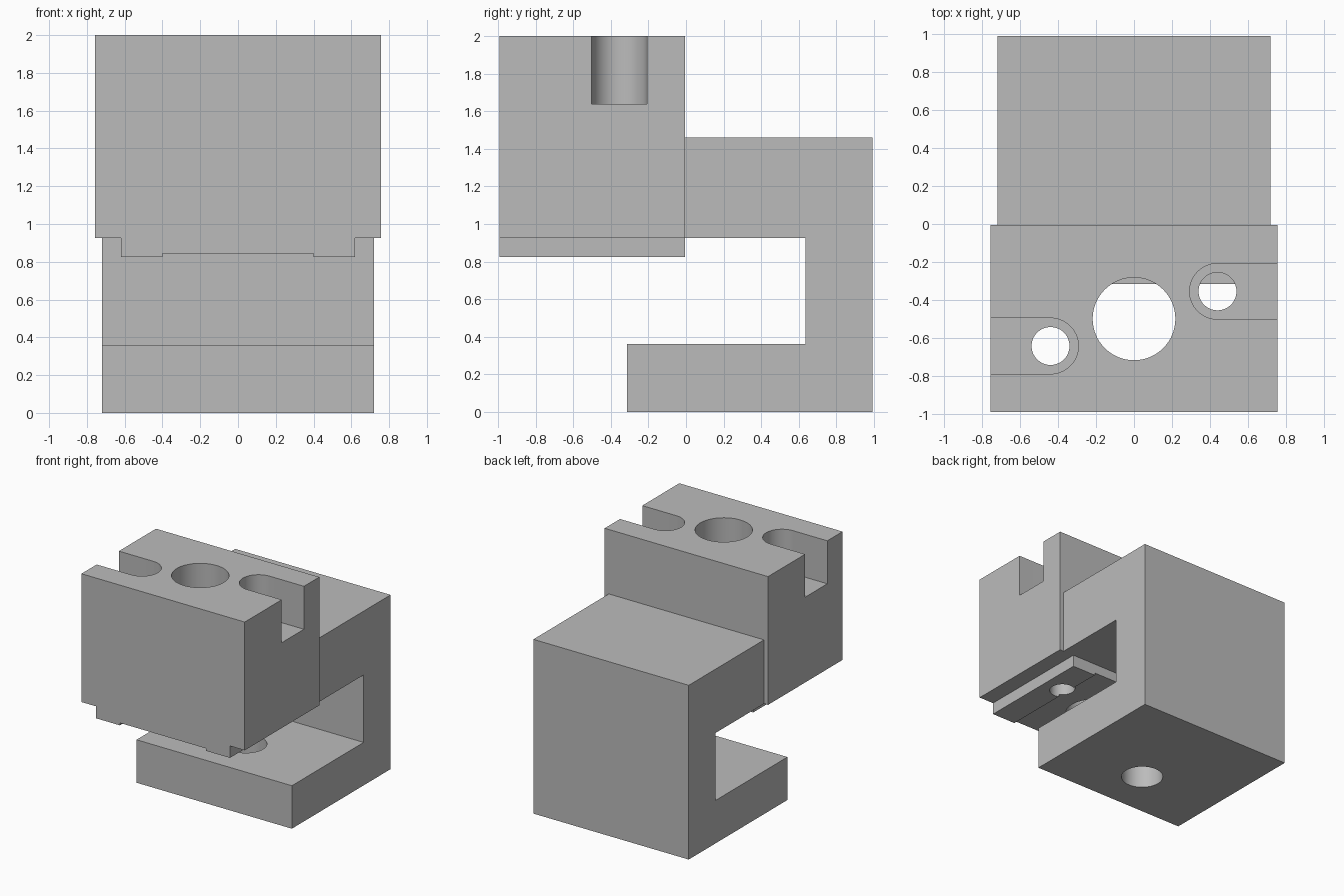
import bpy
import bmesh
import math

if "Cube" in bpy.data.objects:
    bpy.data.objects.remove(bpy.data.objects["Cube"])

grey = bpy.data.materials.new("plain grey")
grey.diffuse_color = (0.5, 0.5, 0.5, 1)
grey.use_nodes = True
grey.node_tree.nodes["Principled BSDF"].inputs["Base Color"].default_value = grey.diffuse_color


def extrude(name, points, vec):
    """Solid made by sweeping a closed 3D outline along vec."""
    bm = bmesh.new()
    face = bm.faces.new([bm.verts.new(p) for p in points])
    new = bmesh.ops.extrude_face_region(bm, geom=[face])["geom"]
    bmesh.ops.translate(bm, vec=vec, verts=[g for g in new if isinstance(g, bmesh.types.BMVert)])
    bmesh.ops.recalc_face_normals(bm, faces=bm.faces)
    mesh = bpy.data.meshes.new(name)
    bm.to_mesh(mesh)
    bm.free()
    mesh.materials.append(grey)
    obj = bpy.data.objects.new(name, mesh)
    bpy.context.collection.objects.link(obj)
    return obj


def arc(x, y, z, r, start, end, n):
    return [(x + r * math.cos(a), y + r * math.sin(a), z)
            for a in (start + (end - start) * i / n for i in range(n + 1))]


def hole(x, y, r, z0, z1):
    return extrude("hole_cutter", arc(x, y, z0, r, 0, math.tau, 64)[:-1], (0, 0, z1 - z0))


def slot(side, x, y, r, floor):
    """Open-ended slot running out through one side of the block."""
    pts = arc(x, y, floor, r, math.pi / 2, math.pi * 1.5, 32)
    pts += [(1, y - r, floor), (1, y + r, floor)]
    return extrude("slot_cutter", [(side * px, py, pz) for px, py, pz in pts], (0, 0, 1))


def finish(obj, cutters):
    bpy.context.view_layer.objects.active = obj
    obj.select_set(True)
    for c in cutters:
        mod = obj.modifiers.new("cut", 'BOOLEAN')
        mod.operation, mod.solver, mod.object = 'DIFFERENCE', 'EXACT', c
        bpy.ops.object.modifier_apply(modifier=mod.name)
        bpy.data.objects.remove(c)
    bpy.ops.object.shade_smooth_by_angle(angle=math.radians(30))
    obj.select_set(False)


MID, END = -0.005, 0.992

# Upper block with stepped rails under it
half = [(0.4, 0.845), (0.4, 0.825), (0.62, 0.825), (0.62, 0.925), (0.757, 0.925), (0.757, 2.0)]
outline = half + [(-x, z) for x, z in reversed(half)]
block = extrude("upper_block", [(x, -END, z) for x, z in outline], (0, END + MID, 0))
finish(block, [
    hole(0, -0.5, 0.218, 0.5, 2.5),
    slot(1, 0.44, -0.355, 0.147, 1.64),
    slot(-1, 0.44, -0.643, 0.147, 1.64),
    hole(0.44, -0.355, 0.1, 0.5, 1.8),
    hole(-0.44, -0.643, 0.1, 0.5, 1.8),
])

# C-shaped bracket with a bolt hole through its foot
side = [(-0.315, 0), (END, 0), (END, 1.46), (MID, 1.46), (MID, 0.925),
        (0.635, 0.925), (0.635, 0.36), (-0.315, 0.36)]
bracket = extrude("c_bracket", [(-0.72, y, z) for y, z in side], (1.44, 0, 0))
finish(bracket, [hole(0, 0.1, 0.163, -0.2, 0.6)])
